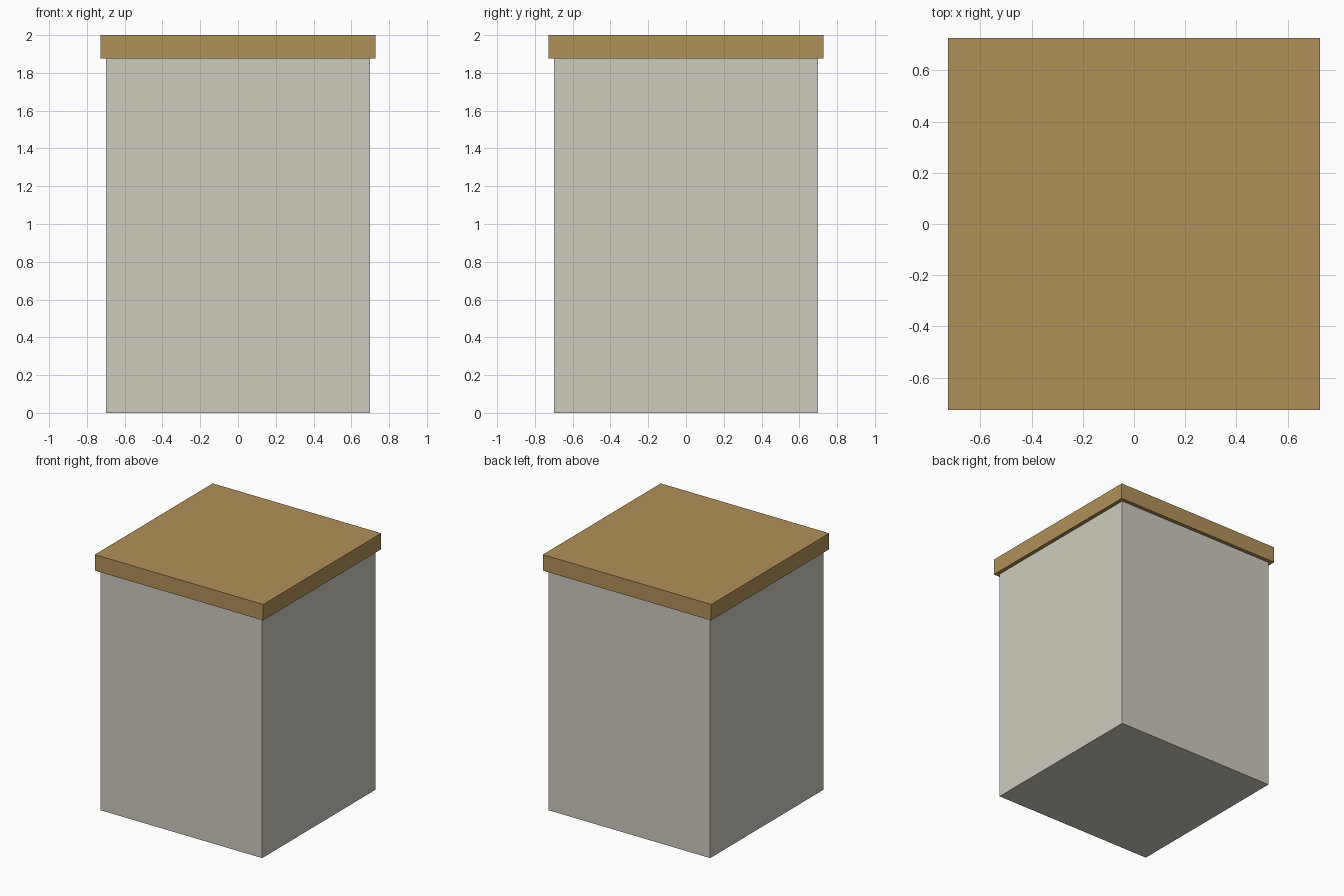
import bpy

if "Cube" in bpy.data.objects:
    bpy.data.objects.remove(bpy.data.objects["Cube"])


def material(name, color):
    mat = bpy.data.materials.new(name)
    mat.diffuse_color = (*color, 1)
    mat.use_nodes = True
    mat.node_tree.nodes["Principled BSDF"].inputs["Base Color"].default_value = mat.diffuse_color
    return mat


def block(name, width, z0, z1, mat):
    bpy.ops.mesh.primitive_cube_add(size=1, location=(0, 0, (z0 + z1) / 2))
    obj = bpy.context.object
    obj.name = name
    obj.scale = (width, width, z1 - z0)
    bpy.ops.object.transform_apply(location=False, rotation=False, scale=True)
    obj.data.materials.append(mat)
    return obj


LID_BOTTOM = 1.875

# Square pale body
block("body", 1.395, 0, LID_BOTTOM, material("pale_stone", (0.617, 0.591, 0.515)))

# Slightly overhanging flat lid
block("lid", 1.455, LID_BOTTOM, 2.0, material("tan_wood", (0.434, 0.283, 0.098)))
